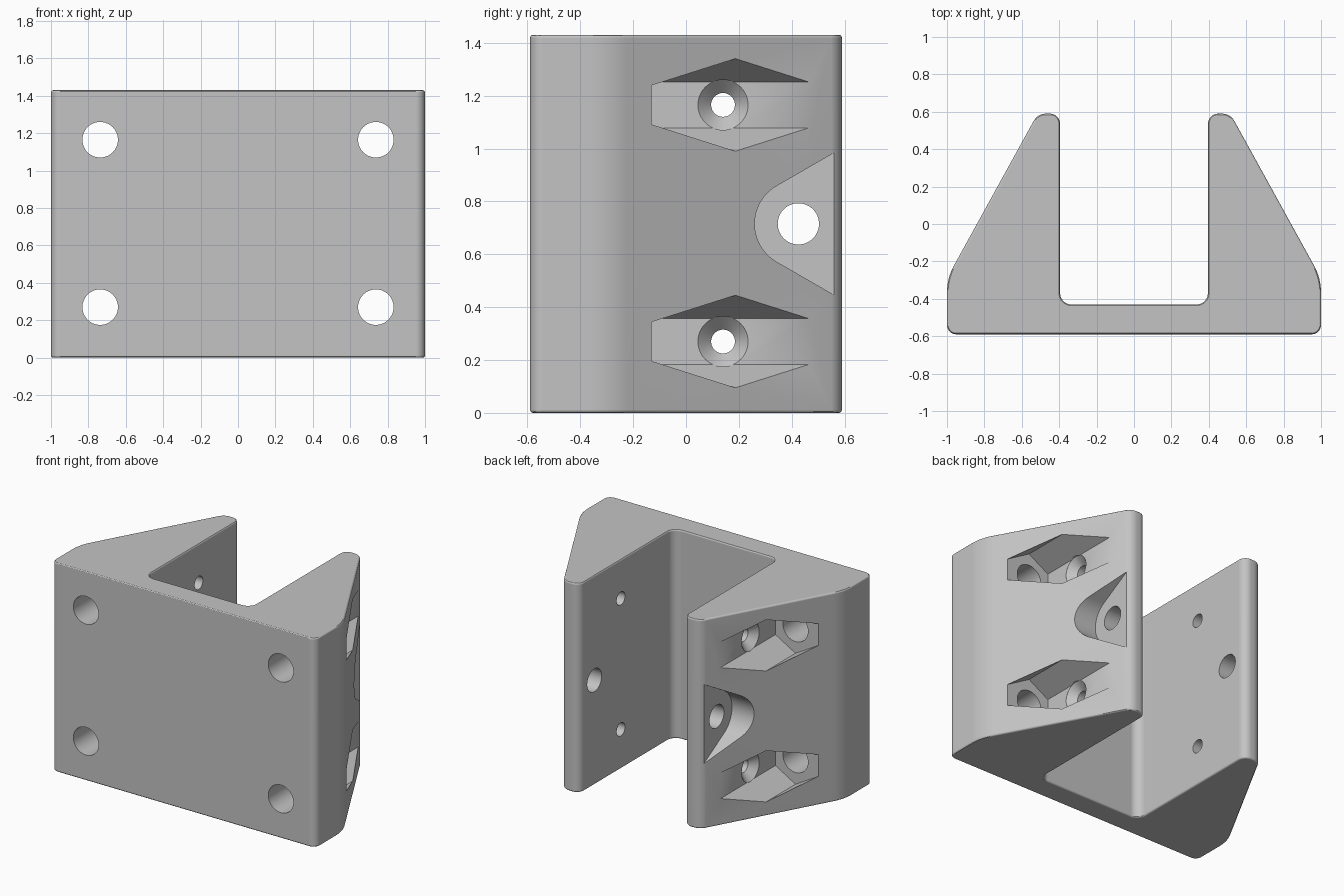
import bpy
import bmesh
import math
from mathutils import Vector

cube = bpy.data.objects.get("Cube")
if cube:
    bpy.data.objects.remove(cube, do_unlink=True)

HEIGHT = 1.43
BACK = 0.59
FRONT = -0.59
MID = HEIGHT / 2
ROWS = (0.27, 1.165)          # heights of the bolt rows
BOLT_X = 0.737

grey = bpy.data.materials.new("plain_grey")
grey.use_nodes = True
grey.diffuse_color = (0.55, 0.55, 0.55, 1)
grey.node_tree.nodes["Principled BSDF"].inputs["Base Color"].default_value = grey.diffuse_color


def rounded(corners, steps=8):
    """Closed outline with every (x, y, radius) corner replaced by an arc."""
    out = []
    for i, (x, y, r) in enumerate(corners):
        p = Vector((x, y))
        a = (Vector(corners[i - 1][:2]) - p).normalized()
        b = (Vector(corners[(i + 1) % len(corners)][:2]) - p).normalized()
        half = a.angle(b) / 2
        centre = p + (a + b).normalized() * r / math.sin(half)
        start = p + a * r / math.tan(half) - centre
        end = p + b * r / math.tan(half) - centre
        sweep = start.angle_signed(end)
        for k in range(steps + 1):
            t = -sweep * k / steps
            c, s = math.cos(t), math.sin(t)
            out.append(centre + Vector((start.x * c - start.y * s, start.x * s + start.y * c)))
    return out


def circle(u, v, r, n=48):
    return [(u + r * math.cos(math.tau * k / n), v + r * math.sin(math.tau * k / n))
            for k in range(n)]


def loft(name, rings, place, bevel=0):
    """Solid through (outline, distance) rings; place maps u, v, distance to xyz."""
    bm = bmesh.new()
    loops = [[bm.verts.new(place(p[0], p[1], d)) for p in outline] for outline, d in rings]
    caps = [bm.faces.new(loops[0]), bm.faces.new(loops[-1])]
    n = len(loops[0])
    for low, high in zip(loops, loops[1:]):
        for k in range(n):
            j = (k + 1) % n
            bm.faces.new((low[k], low[j], high[j], high[k]))
    bmesh.ops.recalc_face_normals(bm, faces=bm.faces)
    if bevel:
        edges = list({e for f in caps for e in f.edges})
        bmesh.ops.bevel(bm, geom=edges, offset=bevel, segments=3, profile=0.5, affect='EDGES')
    mesh = bpy.data.meshes.new(name)
    bm.to_mesh(mesh)
    bm.free()
    mesh.materials.append(grey)
    obj = bpy.data.objects.new(name, mesh)
    bpy.context.collection.objects.link(obj)
    return obj


# Bracket body: rounded U profile with sloping outer walls
half = [(0.395, -0.43, 0.06), (0.395, BACK, 0.055), (0.515, BACK, 0.075),
        (1.0, -0.29, 0.3), (1.0, FRONT, 0.05)]
profile = rounded(half + [(-x, y, r) for x, y, r in reversed(half)])
body = loft("bracket_body", [(profile, 0), (profile, HEIGHT)],
            lambda u, v, d: (u, v, d), bevel=0.012)

cutters = []


def cut(name, rings, place):
    obj = loft(name, rings, place)
    obj.hide_render = True
    cutters.append(obj)


for side in (-1, 1):
    def along_x(u, v, d, s=side):
        return (s * d, u, v)

    def along_y(u, v, d, s=side):
        return (s * u, d, v)

    for z in ROWS:
        # Front bolt hole and the nut pocket behind it
        bore = circle(BOLT_X, z, 0.095)
        cut("bolt_hole", [(bore, FRONT - 0.1), (bore, 0)], along_y)
        r = 0.175
        inner, outer = r * math.cos(math.pi / 6), 0.2
        tip = r - outer * math.tan(math.pi / 6)
        nut = [(BOLT_X, z + r), (BOLT_X - inner, z + r / 2), (BOLT_X - inner, z - r / 2),
               (BOLT_X, z - r), (BOLT_X + outer, z - tip), (BOLT_X + outer, z + tip)]
        cut("nut_pocket", [(nut, -0.13), (nut, BACK + 0.1)], along_y)

        # Countersunk screw hole through the arm wall
        small, big = circle(0.14, z, 0.045), circle(0.14, z, 0.095)
        cut("screw_hole", [(small, 0.3), (small, 0.535), (big, 0.585), (big, 0.68)], along_x)

    # Pivot hole with a flared recess opening to the back
    pivot = circle(0.425, MID, 0.078)
    cut("pivot_hole", [(pivot, 0.3), (pivot, 0.7)], along_x)
    rad, far = 0.165, 0.4
    flare = [(0.425 + rad * math.cos(math.radians(a)), MID + rad * math.sin(math.radians(a)))
             for a in range(120, 241, 5)]
    first, last = flare[0], flare[-1]
    rise = far * math.tan(math.pi / 6)
    flare = [(first[0] + far, first[1] + rise)] + flare + [(last[0] + far, last[1] - rise)]
    cut("pivot_recess", [(flare, 0.53), (flare, 1.1)], along_x)

# Carve the body
bpy.ops.object.select_all(action='DESELECT')
bpy.context.view_layer.objects.active = body
body.select_set(True)
for cutter in cutters:
    mod = body.modifiers.new(cutter.name, 'BOOLEAN')
    mod.operation = 'DIFFERENCE'
    mod.solver = 'EXACT'
    mod.object = cutter
    bpy.ops.object.modifier_apply(modifier=mod.name)
    bpy.data.objects.remove(cutter, do_unlink=True)

# Smooth rounds, crisp cut edges
bpy.ops.object.shade_smooth_by_angle(angle=math.radians(30))
weighted = body.modifiers.new("weighted_normals", 'WEIGHTED_NORMAL')
weighted.keep_sharp = True
